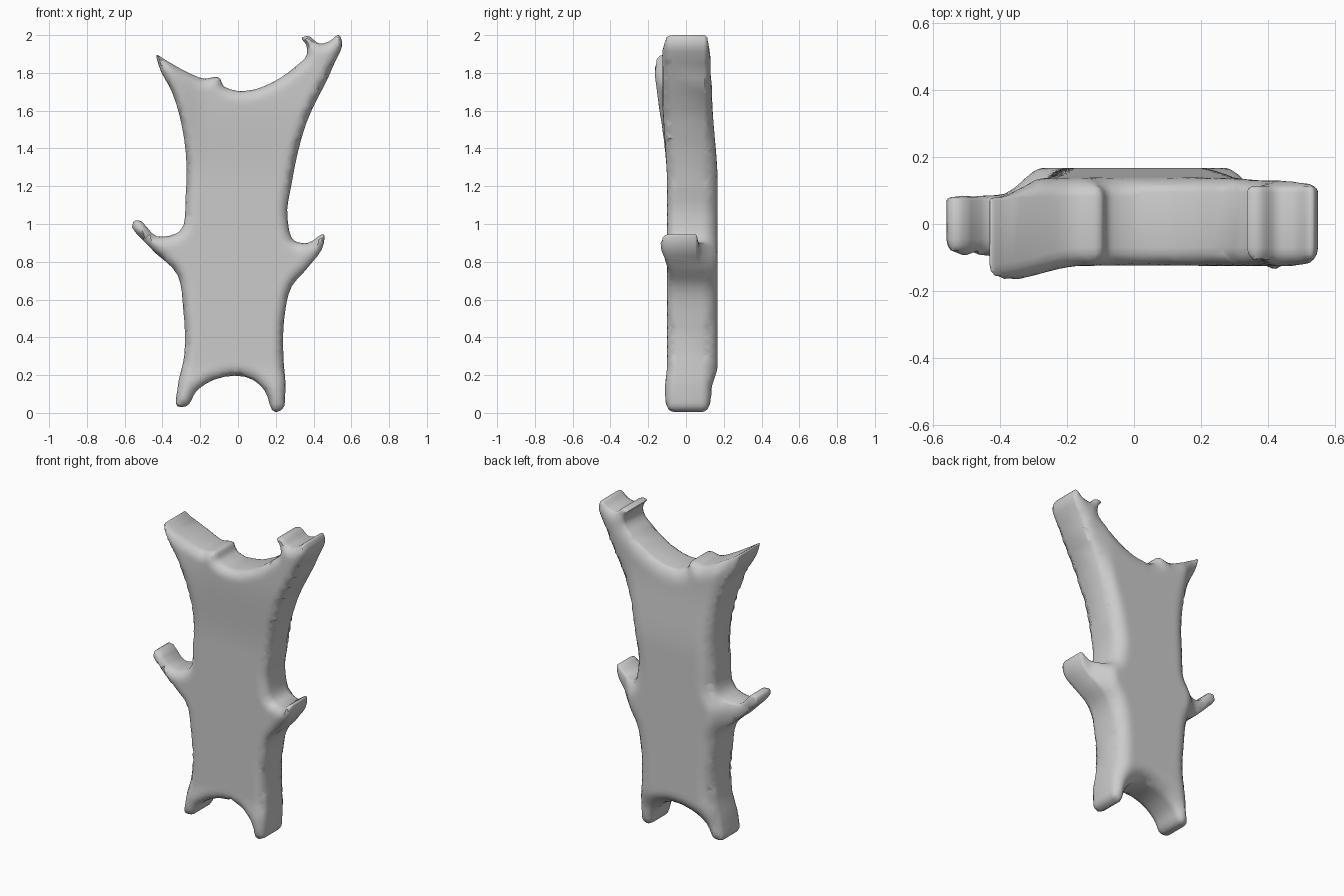
import bpy
import bmesh
from math import sqrt, floor, ceil
from mathutils import Vector
from mathutils.geometry import delaunay_2d_cdt, intersect_point_line

default_cube = bpy.data.objects.get("Cube")
if default_cube:
    bpy.data.objects.remove(default_cube, do_unlink=True)

# Silhouette, part by part, running clockwise around the hide (x, z)
right_horn = [(-.35, 1.7), (-.42, 1.84), (-.43, 1.895), (-.39, 1.872), (-.28, 1.81), (-.18, 1.77),
              (-.1, 1.775), (-.075, 1.73)]
neck = [(-.04, 1.713), (.09, 1.713)]
left_horn = [(.15, 1.735), (.3, 1.83), (.365, 1.9), (.36, 1.95), (.338, 1.985), (.37, 1.995), (.43, 1.955),
             (.48, 1.965), (.535, 2), (.55, 1.97), (.51, 1.85), (.36, 1.53)]
left_side = [(.285, 1.22), (.262, 1.03)]
left_arm = [(.3, .91), (.37, .9), (.455, .945), (.455, .9), (.37, .77), (.285, .67)]
left_leg = [(.245, .5), (.24, .3), (.25, .1), (.235, .02), (.2, .004), (.14, .12), (.08, .175)]
right_leg = [(-.12, .178), (-.22, .115), (-.275, .035), (-.32, .035), (-.32, .13), (-.285, .3)]
right_arm = [(-.29, .55), (-.32, .73), (-.47, .88), (-.555, 1.01), (-.54, 1.02), (-.43, .935), (-.31, .96)]
right_side = [(-.277, 1.15), (-.285, 1.45)]
control = (right_horn + neck + left_horn + left_side + left_arm + left_leg
           + right_leg + right_arm + right_side)[::-1]

SPACING = 0.025


def smooth_loop(points, steps=4):
    """Round a closed loop with a spline whose tangents suit uneven spacing."""
    pts = [Vector(p) for p in points]
    n = len(pts)
    tangents = []
    for i, p in enumerate(pts):
        a, b = p - pts[i - 1], pts[(i + 1) % n] - p
        la, lb = a.length, b.length
        tangents.append((a / la * lb + b / lb * la) / (la + lb))
    loop = []
    for i, p in enumerate(pts):
        q = pts[(i + 1) % n]
        length = (q - p).length
        for s in range(steps):
            t = s / steps
            h = t * t * (3 - 2 * t)
            loop.append(p.lerp(q, h) + length * (t * (1 - t) ** 2 * tangents[i]
                                                 - t * t * (1 - t) * tangents[(i + 1) % n]))
    return loop


outline = smooth_loop(control)
segments = list(zip(outline, outline[1:] + outline[:1]))


def edge_distance(p):
    best = 9.0
    for a, b in segments:
        q, t = intersect_point_line(p, a, b)
        q = a.lerp(b, min(max(t, 0), 1))
        best = min(best, (p - q.to_2d()).length)
    return best


def inside(p):
    hit = False
    for a, b in segments:
        if (a.y > p.y) != (b.y > p.y) and p.x < a.x + (p.y - a.y) / (b.y - a.y) * (b.x - a.x):
            hit = not hit
    return hit


def ramp(value, low, high):
    t = min(max((value - low) / (high - low), 0), 1)
    return t * t * (3 - 2 * t)


def rounded(d, radius):
    return sqrt(max(0, 1 - (1 - min(d / radius, 1)) ** 2))


def surface_y(x, z, d):
    """Front and back depth at a point, curling over towards the outline."""
    upper, arms = ramp(z, 1.2, 1.7), ramp(abs(x), .27, .4)
    legs = 1 - ramp(z, .12, .26)
    front = -.1 - .025 * upper - .012 * legs
    front -= .05 * ramp(-x, .15, .42) * upper
    curl = ramp(x, .3, .45) * (1 - upper)
    front -= .045 * curl
    back = .168 - .03 * upper - .025 * legs
    limit = .09 + .04 * upper * (x > 0) - .02 * curl
    back += (limit - back) * arms
    rim_front = front + .055
    rim_back = min(.08, back - .02) + .015 * upper * (x > 0)
    return (rim_front + (front - rim_front) * rounded(d, .055),
            rim_back + (back - rim_back) * rounded(d, .09))


# Fill the silhouette with two close rings and an even grid
samples = list(outline)
for ring in (.004, .013):
    for i, p in enumerate(outline):
        along = (outline[(i + 1) % len(outline)] - outline[i - 1]).normalized()
        q = p + Vector((-along.y, along.x)) * ring
        if inside(q) and edge_distance(q) > ring * .8:
            samples.append(q)
for i in range(floor(-.6 / SPACING), ceil(.6 / SPACING)):
    for j in range(ceil(2 / SPACING)):
        q = Vector(((i + .5 * (j % 2)) * SPACING, j * SPACING))
        if inside(q) and edge_distance(q) > .022:
            samples.append(q)
flat = delaunay_2d_cdt(samples, [], [list(range(len(outline)))], 1, 1e-5)
points, triangles = flat[0], flat[2]

# Raise the filled shape into a front and a back skin, joined around the rim
bm = bmesh.new()
front_skin, back_skin = [], []
for p in points:
    front, back = surface_y(p.x, p.y, edge_distance(p))
    front_skin.append(bm.verts.new((p.x, front, p.y)))
    back_skin.append(bm.verts.new((p.x, back, p.y)))
for tri in triangles:
    bm.faces.new([front_skin[k] for k in tri])
    bm.faces.new([back_skin[k] for k in reversed(tri)])
directed = {(t[k], t[(k + 1) % len(t)]) for t in triangles for k in range(len(t))}
for a, b in directed:
    if (b, a) not in directed:
        bm.faces.new((front_skin[b], front_skin[a], back_skin[a], back_skin[b]))
bmesh.ops.recalc_face_normals(bm, faces=bm.faces[:])
mesh = bpy.data.meshes.new("hide_slab")
bm.to_mesh(mesh)
bm.free()

grey = bpy.data.materials.new("plain_grey")
grey.use_nodes = True
grey.diffuse_color = (.6, .6, .6, 1)
grey.node_tree.nodes["Principled BSDF"].inputs["Base Color"].default_value = (.6, .6, .6, 1)
mesh.materials.append(grey)

hide_slab = bpy.data.objects.new("hide_slab", mesh)
bpy.context.collection.objects.link(hide_slab)
bpy.context.view_layer.objects.active = hide_slab
hide_slab.select_set(True)
bpy.ops.object.shade_smooth_by_angle(angle=.9)
